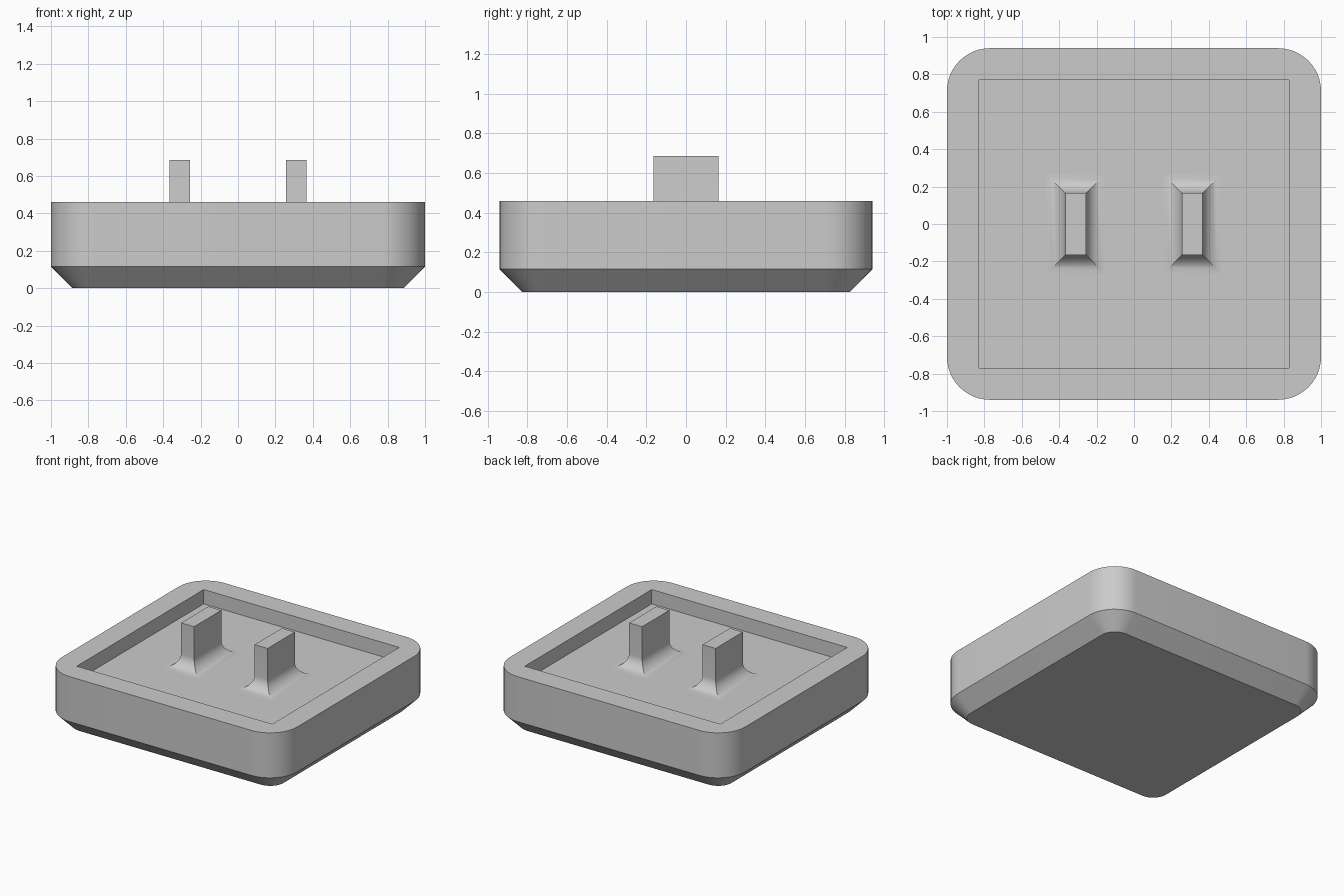
import bpy
import bmesh
from math import cos, sin, pi, radians

cube = bpy.data.objects.get("Cube")
if cube:
    bpy.data.objects.remove(cube, do_unlink=True)

GREY = (0.6, 0.6, 0.6, 1.0)
grey = bpy.data.materials.new("plain grey")
grey.use_nodes = True
grey.diffuse_color = GREY
grey.node_tree.nodes["Principled BSDF"].inputs["Base Color"].default_value = GREY

FLOOR = 0.35       # height of the recess floor
RIM = 0.46         # height of the rim
CHAMFER = 0.115    # slope around the underside


def rounded_rect(hx, hy, r, z, steps=12):
    """Counter-clockwise outline; radius zero gives plain corners."""
    points = []
    for i, (sx, sy) in enumerate([(1, 1), (-1, 1), (-1, -1), (1, -1)]):
        for k in range(steps + 1):
            a = (i + k / steps) * pi / 2
            points.append((sx * (hx - r) + r * cos(a), sy * (hy - r) + r * sin(a), z))
    return points


def loft(name, rings, location=(0, 0, 0)):
    """Skin a stack of outlines, cap both ends and shade it."""
    bm = bmesh.new()
    loops = [[bm.verts.new(p) for p in ring] for ring in rings]
    n = len(loops[0])
    for low, high in zip(loops, loops[1:]):
        for i in range(n):
            j = (i + 1) % n
            bm.faces.new((low[i], low[j], high[j], high[i]))
    bm.faces.new(loops[0][::-1])
    bm.faces.new(loops[-1])
    bmesh.ops.remove_doubles(bm, verts=bm.verts, dist=1e-5)
    bmesh.ops.recalc_face_normals(bm, faces=bm.faces)
    mesh = bpy.data.meshes.new(name)
    bm.to_mesh(mesh)
    bm.free()
    mesh.materials.append(grey)
    obj = bpy.data.objects.new(name, mesh)
    obj.location = location
    bpy.context.collection.objects.link(obj)
    bpy.ops.object.select_all(action="DESELECT")
    obj.select_set(True)
    bpy.context.view_layer.objects.active = obj
    bpy.ops.object.shade_smooth_by_angle(angle=radians(25))
    return obj


# Tray: chamfered underside, rounded wall, flat rim and square recess
hx, hy, r = 1.0, 0.94, 0.23
loft("tray_body", [
    rounded_rect(hx - CHAMFER, hy - CHAMFER, r - CHAMFER, 0),
    rounded_rect(hx, hy, r, CHAMFER),
    rounded_rect(hx, hy, r, RIM),
    rounded_rect(0.83, 0.77, 0, RIM),
    rounded_rect(0.83, 0.77, 0, FLOOR),
])

# Prongs: upright blocks with a concave flare at the foot
flare, steps = 0.1, 10
px, py = 0.055, 0.165
rings = [rounded_rect(px + flare, py + flare, 0, FLOOR - 0.02, 1)]
for k in range(steps + 1):
    a = k / steps * pi / 2
    out = flare * (1 - sin(a))
    rings.append(rounded_rect(px + out, py + out, 0, FLOOR + flare * (1 - cos(a)), 1))
rings.append(rounded_rect(px, py, 0, 0.685, 1))
for side, x in (("left", 0.312), ("right", -0.312)):
    loft(side + "_prong", rings, (x, 0, 0))
